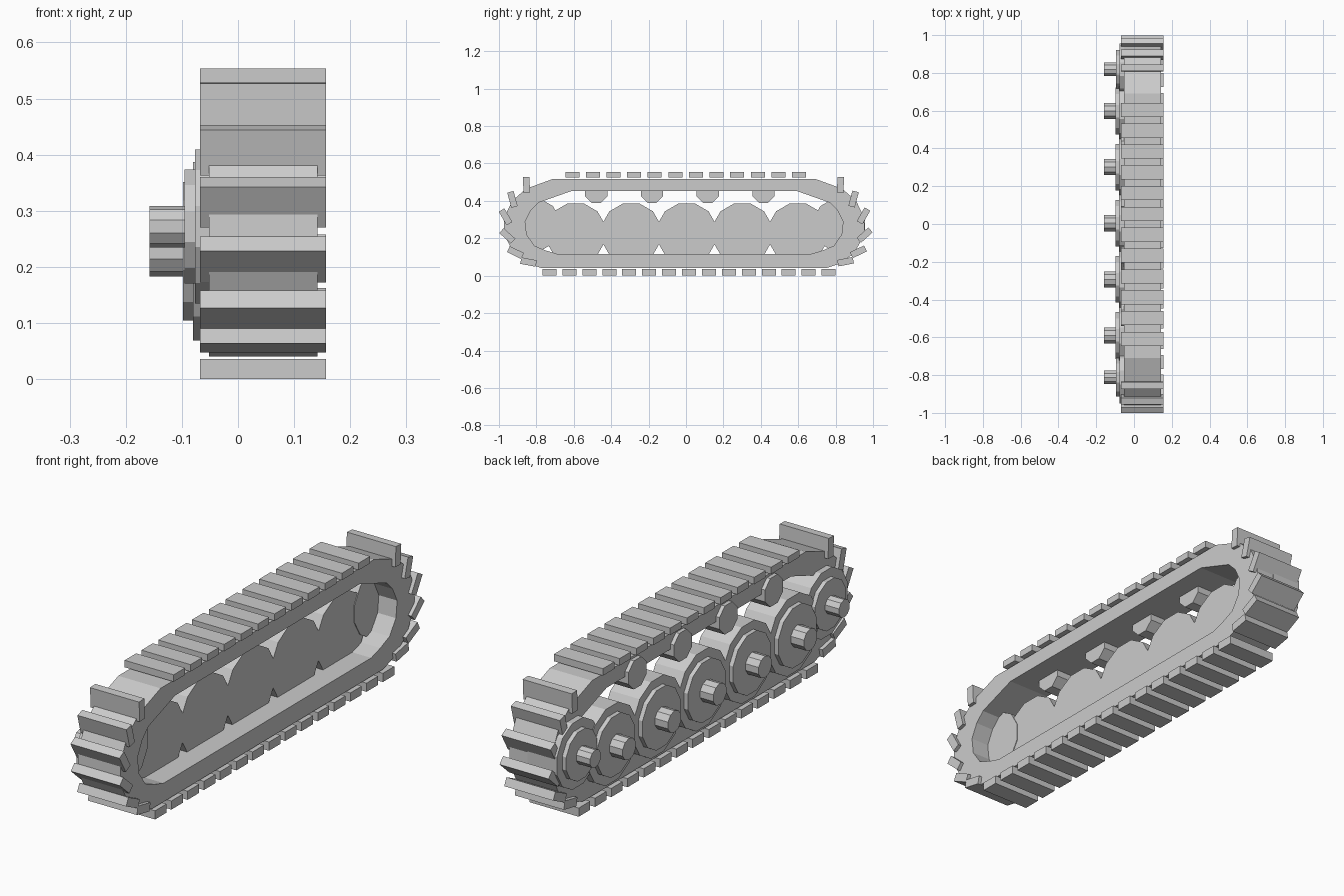
import bpy, bmesh, math
from mathutils import Matrix

cube = bpy.data.objects.get("Cube")
if cube:
    bpy.data.objects.remove(cube)

grey = bpy.data.materials.new("plain_grey")
grey.use_nodes = True
COLOUR = (0.6, 0.6, 0.6, 1)
grey.diffuse_color = COLOUR
grey.node_tree.nodes["Principled BSDF"].inputs["Base Color"].default_value = COLOUR


def finish(name, bm):
    bmesh.ops.recalc_face_normals(bm, faces=bm.faces)
    mesh = bpy.data.meshes.new(name)
    bm.to_mesh(mesh)
    bm.free()
    mesh.materials.append(grey)
    obj = bpy.data.objects.new(name, mesh)
    bpy.context.collection.objects.link(obj)
    return obj


def disc(bm, x0, x1, y, z, radius, sides):
    """Faceted cylinder lying along x, with a flat side down."""
    mat = (Matrix.Translation(((x0 + x1) / 2, y, z))
           @ Matrix.Rotation(math.pi / 2, 4, 'Y')
           @ Matrix.Rotation(math.pi / sides, 4, 'Z'))
    bmesh.ops.create_cone(bm, cap_ends=True, segments=sides, radius1=radius,
                          radius2=radius, depth=x1 - x0, matrix=mat)


PAD_X0, PAD_X1 = -0.068, 0.157


def pad(name, y, z, length, thick, lean=0):
    """Track plate; lean turns its long axis away from horizontal."""
    bm = bmesh.new()
    mat = (Matrix.Translation(((PAD_X0 + PAD_X1) / 2, y, z))
           @ Matrix.Rotation(math.radians(lean), 4, 'X')
           @ Matrix.Diagonal((PAD_X1 - PAD_X0, length, thick, 1)))
    bmesh.ops.create_cube(bm, size=1, matrix=mat)
    finish(name, bm)


# Belt: closed band with matched outer and inner outlines
outer = [(0.70, 0.518), (0.845, 0.465), (0.92, 0.40), (0.962, 0.31),
         (0.965, 0.225), (0.91, 0.12), (0.82, 0.06), (0.76, 0.04)]
inner = [(0.605, 0.452), (0.78, 0.39), (0.82, 0.35), (0.85, 0.29),
         (0.842, 0.22), (0.80, 0.16), (0.74, 0.135), (0.68, 0.117)]
MID = -0.01


def loop(bm, half, x):
    pts = [(MID + y, z) for y, z in half] + [(MID - y, z) for y, z in reversed(half)]
    return [bm.verts.new((x, y, z)) for y, z in pts]


bm = bmesh.new()
rings = [loop(bm, outer, -0.052), loop(bm, outer, 0.142),
         loop(bm, inner, 0.142), loop(bm, inner, -0.052)]
for k, a in enumerate(rings):
    b = rings[(k + 1) % 4]
    for i in range(len(a)):
        j = (i + 1) % len(a)
        bm.faces.new((a[i], a[j], b[j], b[i]))
finish("belt", bm)

# Straight runs of track plates
for i in range(12):
    pad(f"top_plate_{i + 1}", -0.608 + i * 0.1102, 0.539, 0.075, 0.029)
for i in range(15):
    pad(f"bottom_plate_{i + 1}", -0.73 + i * 0.1066, 0.018, 0.075, 0.036)

# Plates turning around both ends: (y, z, lean)
front_turn = [(-0.853, 0.486, 87), (-0.928, 0.408, 75), (-0.965, 0.315, 60),
              (-0.9555, 0.213, 42), (-0.912, 0.124, 26), (-0.842, 0.073, 11)]
back_turn = [(0.826, 0.486, 87), (0.896, 0.41, 75), (0.949, 0.32, 60),
             (0.955, 0.217, 42), (0.922, 0.128, 26), (0.853, 0.075, 11)]
for i, (y, z, lean) in enumerate(front_turn):
    pad(f"front_plate_{i + 1}", y, z, 0.084, 0.035, -lean)
for i, (y, z, lean) in enumerate(back_turn):
    pad(f"back_plate_{i + 1}", y, z, 0.084, 0.035, lean)

WHEEL_BACK = 0.055


def wheel(name, y, z, rim, face, hub, shift):
    """Stepped wheel: deep drum, raised face and axle hub."""
    bm = bmesh.new()
    disc(bm, -0.08 + shift, WHEEL_BACK + shift, y, z, rim, 12)
    disc(bm, -0.098 + shift, -0.08 + shift, y, z, face, 12)
    disc(bm, -0.158, -0.098 + shift, y, z, hub, 10)
    finish(name, bm)


# Road wheels and the raised end wheels
for i in range(5):
    wheel(f"road_wheel_{i + 1}", 0.004 + (i - 2) * 0.297, 0.228, 0.1645, 0.128, 0.045, 0)
for name, y in (("front_end_wheel", -0.812), ("back_end_wheel", 0.819)):
    wheel(name, y, 0.272, 0.142, 0.105, 0.037, 0.003)

# Return rollers under the top run
for i in range(4):
    bm = bmesh.new()
    disc(bm, -0.068, WHEEL_BACK, -0.48 + i * 0.298, 0.449, 0.064, 8)
    finish(f"return_roller_{i + 1}", bm)
